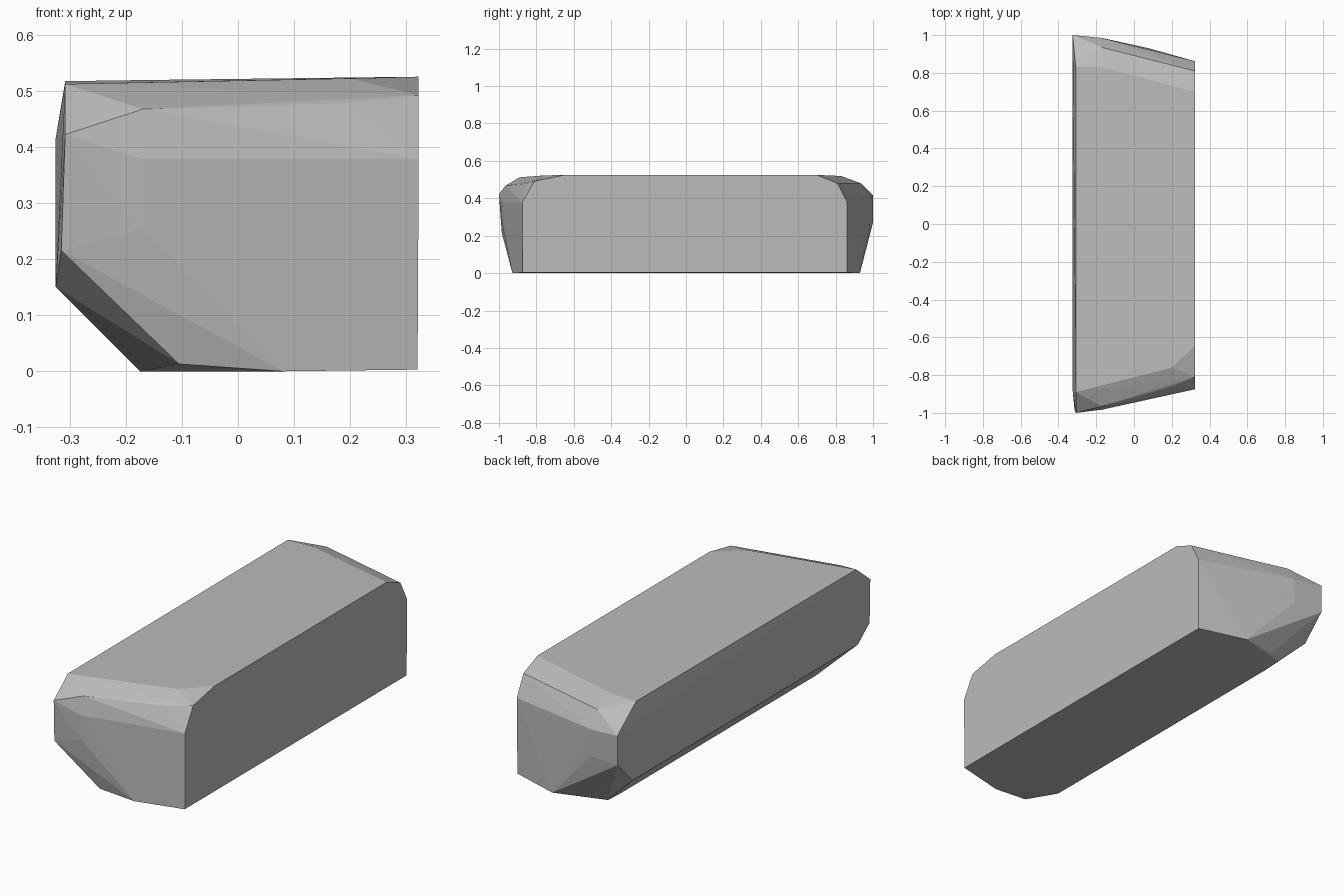
import bpy, bmesh

cube = bpy.data.objects.get("Cube")
if cube:
    bpy.data.objects.remove(cube, do_unlink=True)

# Single stone grey
stone = bpy.data.materials.new("stone grey")
stone.use_nodes = True
GREY = (0.5, 0.5, 0.5, 1)
stone.diffuse_color = GREY
stone.node_tree.nodes["Principled BSDF"].inputs["Base Color"].default_value = GREY

# Corner points of the two chipped ends
front_end = [
    (-.308, -1, .422), (-.315, -.985, .215), (-.17, -.965, .467),
    (.2, -.86, .478), (.322, -.81, .492), (.322, -.875, .378),
    (-.17, -.983, .378), (-.06, -.95, .415), (-.17, -.98, .255),
    (.08, -.928, 0), (-.105, -.93, .013), (.32, -.873, .003),
    (-.308, -.89, .512), (.2, -.76, .522), (.322, -.645, .525),
    (-.325, -.88, .15), (-.175, -.77, 0),
]
back_end = [
    (-.325, 1, .415), (-.325, 1, .27), (-.17, .935, .48),
    (.322, .81, .48), (.322, .862, .378), (-.17, .985, .4),
    (-.17, .985, .27), (.2, .89, .37), (.08, .93, 0),
    (-.105, .89, .01), (.32, .86, .003), (-.308, .83, .517),
    (-.17, .83, .519), (.322, .7, .525), (-.325, .88, .15),
    (-.175, .77, 0), (-.175, .86, .005),
]

# Block wrapped around both ends
bm = bmesh.new()
for point in front_end + back_end:
    bm.verts.new(point)
bmesh.ops.convex_hull(bm, input=bm.verts)
bmesh.ops.delete(bm, geom=[v for v in bm.verts if not v.link_faces], context="VERTS")
bmesh.ops.dissolve_limit(bm, angle_limit=.012, verts=bm.verts, edges=bm.edges)
bmesh.ops.recalc_face_normals(bm, faces=bm.faces)

mesh = bpy.data.meshes.new("stone_block")
bm.to_mesh(mesh)
bm.free()
mesh.materials.append(stone)
block = bpy.data.objects.new("stone_block", mesh)
bpy.context.collection.objects.link(block)
